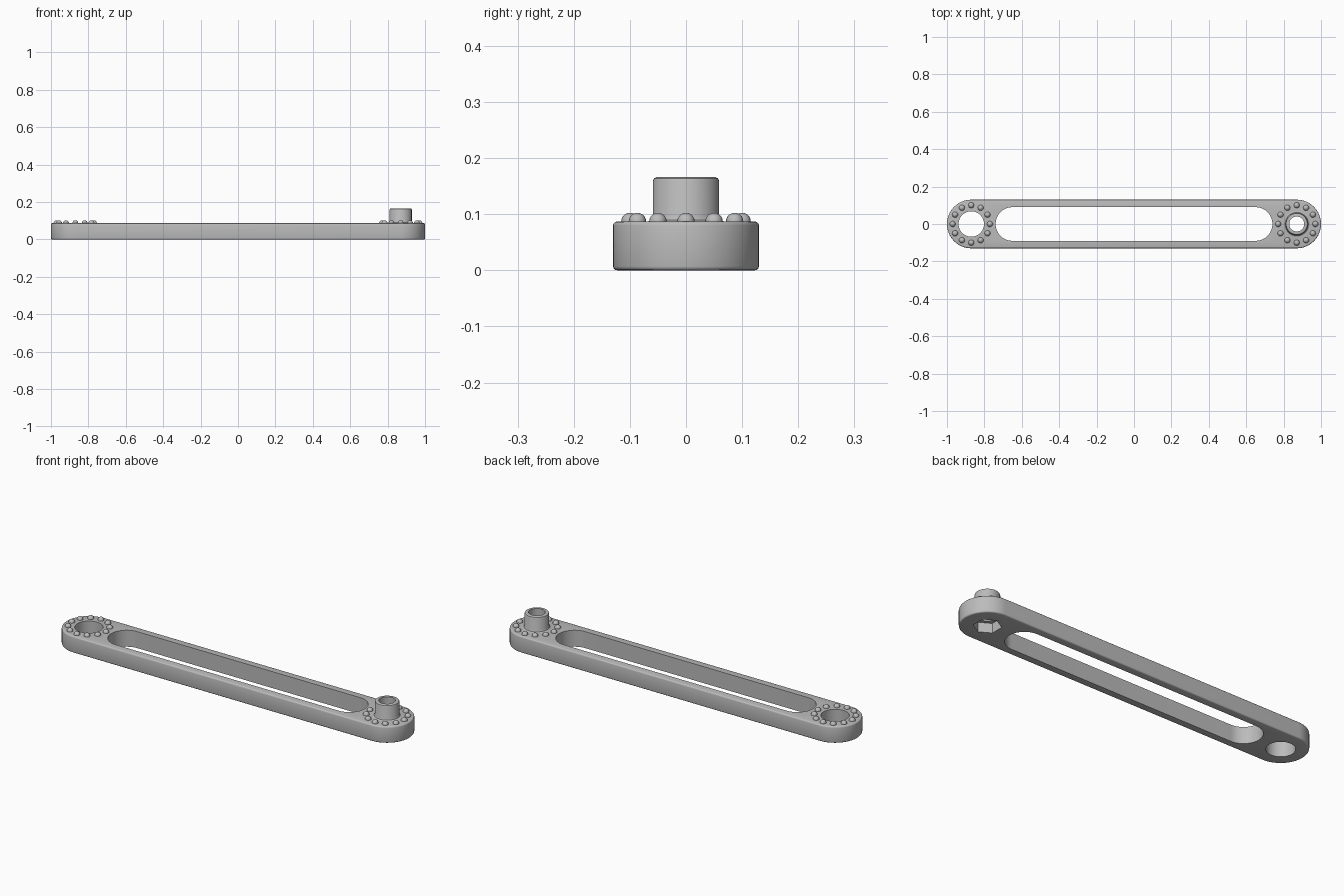
import bpy, bmesh, math

default_cube = bpy.data.objects.get("Cube")
if default_cube:
    bpy.data.objects.remove(default_cube, do_unlink=True)

END_X = 0.87        # distance of each pivot from the middle
HALF_W = 0.13       # arm half width
PLATE_H = 0.087     # arm thickness
BOSS_TOP = 0.166

grey = bpy.data.materials.new("light_grey")
grey.use_nodes = True
grey.diffuse_color = (0.5, 0.5, 0.5, 1)
grey.node_tree.nodes["Principled BSDF"].inputs["Base Color"].default_value = (0.5, 0.5, 0.5, 1)


def make_object(name, bm):
    bmesh.ops.recalc_face_normals(bm, faces=bm.faces)
    mesh = bpy.data.meshes.new(name)
    bm.to_mesh(mesh)
    bm.free()
    mesh.materials.append(grey)
    obj = bpy.data.objects.new(name, mesh)
    bpy.context.collection.objects.link(obj)
    return obj


def select(obj):
    bpy.ops.object.select_all(action='DESELECT')
    obj.select_set(True)
    bpy.context.view_layer.objects.active = obj


def stadium(name, centre, radius, z0, z1, segments=32, bevel=0):
    """Upright prism with semicircular ends around x = +-centre."""
    bm = bmesh.new()
    verts = []
    for sign in (1, -1):
        for i in range(segments + 1):
            a = math.pi * (i / segments - 0.5)
            verts.append(bm.verts.new((sign * (centre + radius * math.cos(a)),
                                       sign * radius * math.sin(a), z0)))
    base = bm.faces.new(verts)
    top = bmesh.ops.extrude_face_region(bm, geom=[base])["geom"]
    bmesh.ops.translate(bm, vec=(0, 0, z1 - z0),
                        verts=[g for g in top if isinstance(g, bmesh.types.BMVert)])
    if bevel:
        rims = [e for e in bm.edges if abs(e.verts[0].co.z - e.verts[1].co.z) < 1e-6]
        bmesh.ops.bevel(bm, geom=rims, offset=bevel, segments=3, profile=0.5,
                        affect='EDGES')
    return make_object(name, bm)


def prism(name, x, radius, z0, z1, sides):
    """Cylinder or polygonal prism standing at x."""
    bm = bmesh.new()
    bmesh.ops.create_cone(bm, cap_ends=True, segments=sides, radius1=radius,
                          radius2=radius, depth=z1 - z0)
    bmesh.ops.translate(bm, vec=(x, 0, (z0 + z1) / 2), verts=bm.verts)
    return make_object(name, bm)


def lathe(name, x, profile, sides):
    """Revolve (radius, z) points around a vertical axis at x."""
    bm = bmesh.new()
    verts = [bm.verts.new((r, 0, z)) for r, z in profile]
    edges = [bm.edges.new(pair) for pair in zip(verts, verts[1:] + verts[:1])]
    bmesh.ops.spin(bm, geom=verts + edges, axis=(0, 0, 1), cent=(0, 0, 0),
                   angle=math.tau, steps=sides)
    bmesh.ops.remove_doubles(bm, verts=bm.verts, dist=1e-5)
    bmesh.ops.translate(bm, vec=(x, 0, 0), verts=bm.verts)
    return make_object(name, bm)


def cut(target, cutter):
    mod = target.modifiers.new("cut", 'BOOLEAN')
    mod.operation, mod.solver, mod.object = 'DIFFERENCE', 'EXACT', cutter
    select(target)
    bpy.ops.object.modifier_apply(modifier=mod.name)
    bpy.data.objects.remove(cutter, do_unlink=True)


# Arm with rounded rims, long slot, pivot hole, bolt hole and hex nut pocket
arm = stadium("arm", END_X, HALF_W, 0, PLATE_H, bevel=0.007)
cut(arm, stadium("slot_cutter", 0.65, 0.09, -0.1, 0.2))
cut(arm, prism("pivot_cutter", -END_X, 0.068, -0.1, 0.2, 48))
cut(arm, prism("bolt_cutter", END_X, 0.04, -0.1, 0.2, 48))
cut(arm, prism("nut_cutter", END_X, 0.066, -0.1, 0.05, 6))

# Hollow boss with a small fillet at the foot and a rounded top rim
FOOT = PLATE_H - 0.004
boss = lathe("boss", END_X, [
    (0.04, FOOT), (0.068, FOOT), (0.068, PLATE_H), (0.062, PLATE_H + 0.003),
    (0.059, PLATE_H + 0.01), (0.059, BOSS_TOP - 0.007),
    (0.057, BOSS_TOP - 0.002), (0.052, BOSS_TOP), (0.04, BOSS_TOP)], 48)

# Ring of domed detent studs around each pivot
studs = []
for label, x in (("left", END_X), ("right", -END_X)):
    bm = bmesh.new()
    for i in range(12):
        a = math.tau * i / 12
        new = bmesh.ops.create_uvsphere(bm, u_segments=16, v_segments=10, radius=0.0155)
        bmesh.ops.translate(bm, verts=new["verts"],
                            vec=(x + 0.1 * math.cos(a), 0.1 * math.sin(a), PLATE_H))
    studs.append(make_object(label + "_detent_studs", bm))

for obj in [arm, boss] + studs:
    select(obj)
    bpy.ops.object.shade_smooth_by_angle(angle=math.radians(35))
